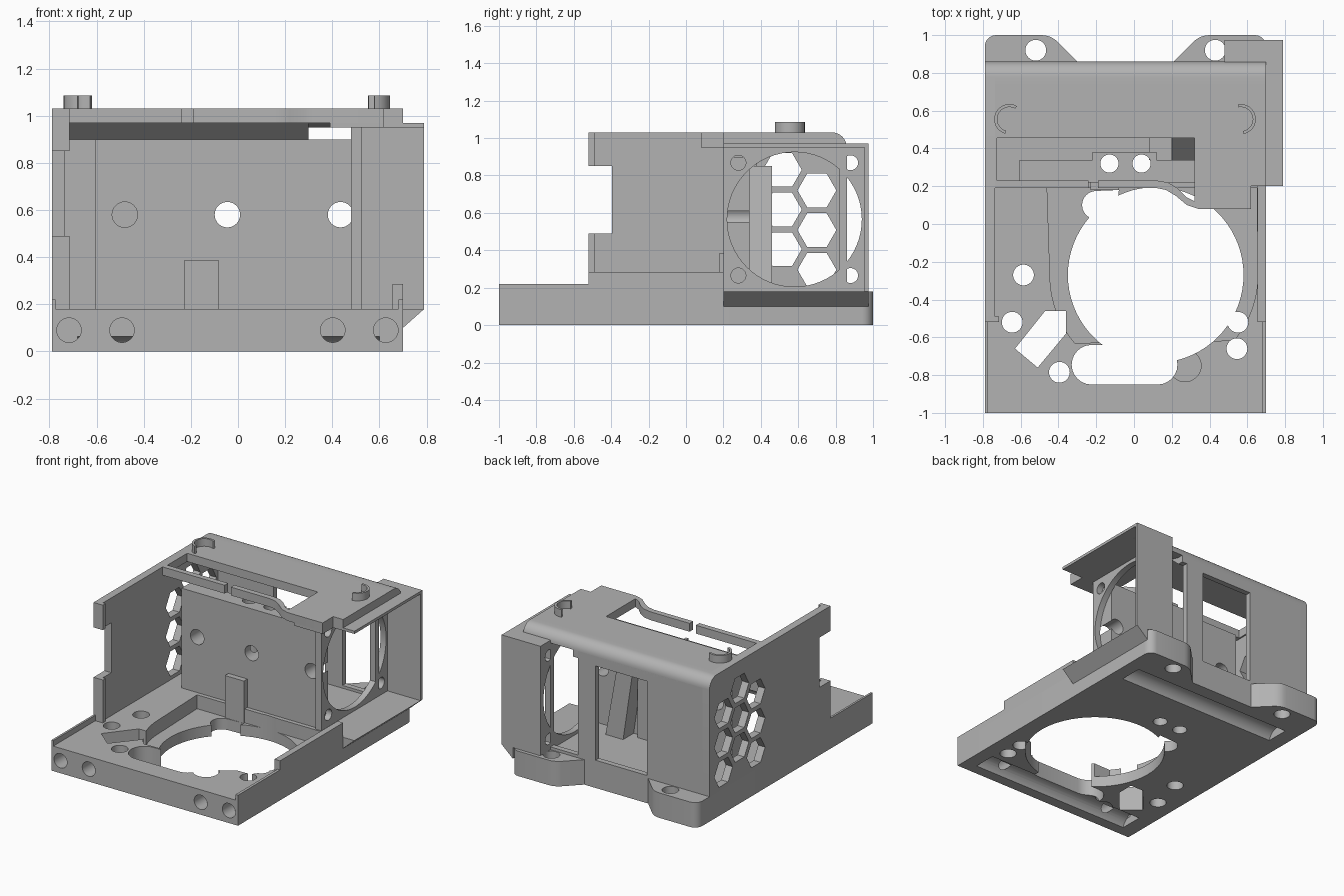
import bpy, bmesh
from math import sin, cos, radians

if "Cube" in bpy.data.objects:
    bpy.data.objects.remove(bpy.data.objects["Cube"])

grey = bpy.data.materials.new("plastic_grey")
grey.use_nodes = True
GREY = (0.45, 0.45, 0.45, 1)
grey.diffuse_color = GREY
grey.node_tree.nodes["Principled BSDF"].inputs["Base Color"].default_value = GREY


def prism(name, pts, axis, a, b):
    """Extrude an outline along an axis from a to b."""
    place = {"x": lambda u, v, w: (w, u, v),
             "y": lambda u, v, w: (u, w, v),
             "z": lambda u, v, w: (u, v, w)}[axis]
    bm = bmesh.new()
    low = [bm.verts.new(place(u, v, a)) for u, v in pts]
    high = [bm.verts.new(place(u, v, b)) for u, v in pts]
    bm.faces.new(low)
    bm.faces.new(high)
    n = len(pts)
    for i in range(n):
        j = (i + 1) % n
        bm.faces.new((low[i], low[j], high[j], high[i]))
    bmesh.ops.recalc_face_normals(bm, faces=bm.faces)
    me = bpy.data.meshes.new(name)
    bm.to_mesh(me)
    bm.free()
    me.materials.append(grey)
    ob = bpy.data.objects.new(name, me)
    bpy.context.scene.collection.objects.link(ob)
    return ob


def box(name, x0, x1, y0, y1, z0, z1):
    return prism(name, [(x0, y0), (x1, y0), (x1, y1), (x0, y1)], "z", z0, z1)


def arc(u, v, r, a0, a1, n=12):
    angles = [radians(a0 + (a1 - a0) * i / n) for i in range(n + 1)]
    return [(u + r * cos(t), v + r * sin(t)) for t in angles]


def circle(u, v, r, n=32):
    return arc(u, v, r, 0, 360, n)[:-1]


def hole(u, v, r, axis, a, b, n=32):
    return prism("cutter", circle(u, v, r, n), axis, a, b)


def cut(ob, cutters):
    """Subtract the cutters, bake the result and delete them."""
    for c in cutters:
        c.hide_render = True
        m = ob.modifiers.new("cut", "BOOLEAN")
        m.operation, m.solver, m.object = "DIFFERENCE", "EXACT", c
    dg = bpy.context.evaluated_depsgraph_get()
    me = bpy.data.meshes.new_from_object(ob.evaluated_get(dg))
    ob.modifiers.clear()
    ob.data = me
    for c in cutters:
        bpy.data.objects.remove(c)


# Base slab with two rounded mounting tabs at the back
MID = -0.045
tab = arc(-0.73, 0.94, 0.06, 180, 90, 6) + [(-0.49, 1.0)] + arc(-0.49, 0.88, 0.12, 80, 45, 5) + [(-0.30, 0.86)]
back_edge = tab + [(2 * MID - x, y) for x, y in reversed(tab)]
base = prism("base", [(-0.79, -1)] + back_edge + [(0.70, -1)], "z", 0, 0.18)

CX, CY = 0.115, -0.27
cuts = [hole(CX, CY, 0.465, "z", -0.1, 0.3, 72)]
# ledge around the large opening
cuts.append(prism("cutter", arc(CX, CY, 0.56, 220, 180) + [(-0.46, 0.19), (0.65, 0.19)]
                  + arc(CX, CY, 0.54, 0, -40), "z", 0.08, 0.3))
cuts.append(hole(0.27, -0.75, 0.085, "z", 0.08, 0.3))
# rounded slot, corner notch and angled window
cuts.append(prism("cutter", arc(-0.225, -0.745, 0.105, 90, 270)
                  + arc(0.125, -0.745, 0.105, -90, 90), "z", -0.1, 0.3))
cuts.append(prism("cutter", arc(-0.2, 0.1, 0.075, 90, 270) + [(-0.1, 0.02), (-0.08, 0.18)], "z", -0.1, 0.3))
cuts.append(prism("cutter", [(-0.47, -0.46), (-0.36, -0.46), (-0.36, -0.58),
                             (-0.51, -0.76), (-0.63, -0.66)], "z", -0.1, 0.3))
# screw holes
for x, y in [(-0.585, -0.27), (-0.645, -0.52), (-0.395, -0.785), (0.55, -0.52),
             (0.545, -0.66), (-0.52, 0.92), (0.43, 0.92)]:
    cuts.append(hole(x, y, 0.055, "z", -0.1, 0.3))
for x in (-0.13, 0.04):
    cuts.append(hole(x, 0.32, 0.048, "z", -0.1, 0.3))
for x in (0.335, 0.56):
    for s in (-1, 1):
        cuts.append(hole(MID + s * (x + 0.112), 0.09, 0.052, "y", -1.1, -0.85))
# rounded grooves underneath
for y in (-0.84, 0.68):
    cuts.append(hole(y, -0.02, 0.085, "x", -0.68, 0.6))
cut(base, cuts)

# Low side rims, right side rail and the sloped ledge under the fan bay
box("left_rim", -0.79, -0.775, -1, -0.52, 0.18, 0.22)
box("right_rim", 0.68, 0.70, -1, -0.52, 0.18, 0.22)
box("right_rail", 0.655, 0.70, -0.52, 0.2, 0.18, 0.285)
prism("fan_ledge", [(0.70, 0.10), (0.79, 0.18), (0.70, 0.18)], "y", 0.2, 0.975)

# Tall side wall with a front notch and honeycomb vents
wall = prism("vent_wall", [(-0.52, 0.18), (0.86, 0.18), (0.86, 0.95)] + arc(0.78, 0.95, 0.08, 0, 90, 8)
             + [(-0.52, 1.03), (-0.52, 0.85), (-0.395, 0.85), (-0.395, 0.49), (-0.52, 0.49)],
             "x", -0.79, -0.735)
vents = []
for y, top in ((0.33, 0.72), (0.515, 0.83), (0.70, 0.72)):
    for row in range(3):
        vents.append(hole(y, top - 0.212 * row, 0.104, "x", -0.9, -0.6, 6))
cut(wall, vents)
for z0, z1 in ((0.18, 0.49), (0.85, 1.03)):
    box("wall_flange", -0.735, -0.715, -0.52, -0.49, z0, z1)

# Back wall with two openings
back = box("back_wall", -0.735, 0.70, 0.82, 0.86, 0.18, 0.95)
cut(back, [box("cutter", -0.29, 0.12, 0.7, 0.9, 0.2, 0.88),
           box("cutter", 0.26, 0.48, 0.7, 0.98, 0.2, 0.95),
           box("cutter", 0.525, 0.8, 0.7, 0.9, 0.1, 0.951)])

# Rounded roof edge, braced inside along most of its length
curve = arc(0.78, 0.95, 0.08, 0, 90, 8)
prism("roof_edge_braced", curve + [(0.74, 1.03), (0.74, 0.97), (0.82, 0.9), (0.86, 0.9)], "x", -0.735, -0.29)
prism("roof_edge_middle", curve + [(0.74, 1.03), (0.74, 0.97), (0.82, 0.9), (0.86, 0.9)], "x", -0.29, 0.30)
prism("roof_edge_plain", curve + [(0.74, 1.03), (0.74, 0.97), (0.82, 0.95)], "x", 0.30, 0.70)

# Roof panel with its long window and split front strip
outline = [(-0.735, 0.74), (0.70, 0.74), (0.70, 0.2), (0.62, 0.2), (0.62, 0.08), (0.34, 0.08),
           (0.28, 0.10), (0.22, 0.15), (0.17, 0.18), (0.12, 0.19), (-0.735, 0.19)]
roof = prism("roof", outline, "z", 0.97, 1.03)
window = [(-0.725, 0.23), (0.12, 0.23), (0.18, 0.22), (0.23, 0.19), (0.28, 0.14), (0.32, 0.12),
          (0.32, 0.455), (-0.725, 0.455)]
cut(roof, [prism("cutter", window, "z", 0.9, 1.1),
           box("cutter", -0.24, -0.19, 0.1, 0.24, 0.9, 1.1)])
box("roof_front_lip", 0.39, 0.62, 0.08, 0.2, 0.95, 0.97)

# Curved clips on the roof
for name, x, a0, a1 in (("left_clip", 0.565, -80, 100), ("right_clip", -0.66, 60, 255)):
    prism(name, arc(x, 0.555, 0.08, a0, a1, 16) + arc(x, 0.555, 0.064, a1, a0, 16), "z", 1.03, 1.085)

# Upright mounting plate with a drilled column behind it
plate = box("mount_plate", -0.605, 0.48, 0.22, 0.34, 0.18, 0.90)
column = box("drilled_column", -0.22, 0.12, 0.34, 0.38, 0.18, 0.90)
for part in (plate, column):
    drills = [hole(x, 0.32, 0.048, "z", 0.1, 1) for x in (-0.13, 0.04)]
    drills += [hole(x, 0.58, 0.054, "y", 0.1, 0.5) for x in (-0.48, -0.045, 0.435)]
    cut(part, drills)
box("front_post", -0.23, -0.08, 0.18, 0.22, 0.08, 0.385)
prism("rear_brace", [(0.32, 0.18), (0.20, 0.85), (0.08, 0.85), (0.18, 0.18)], "y", 0.34, 0.46)

# Fan bay: drilled plate, top and back walls
fan = box("fan_plate", 0.48, 0.525, 0.2, 0.975, 0.18, 0.97)
fan_cuts = [hole(0.58, 0.565, 0.36, "x", 0.4, 0.6, 64)]
for y in (0.28, 0.88):
    for z in (0.265, 0.868):
        fan_cuts.append(hole(y, z, 0.04, "x", 0.4, 0.6))
cut(fan, fan_cuts)
box("fan_top", 0.525, 0.79, 0.2, 0.975, 0.95, 0.97)
box("fan_back", 0.525, 0.79, 0.955, 0.975, 0.18, 0.95)

# Smooth the round surfaces while keeping edges crisp
for ob in bpy.context.scene.objects:
    ob.select_set(ob.type == "MESH")
    if ob.type == "MESH":
        bpy.context.view_layer.objects.active = ob
bpy.ops.object.shade_smooth_by_angle(angle=radians(25))
